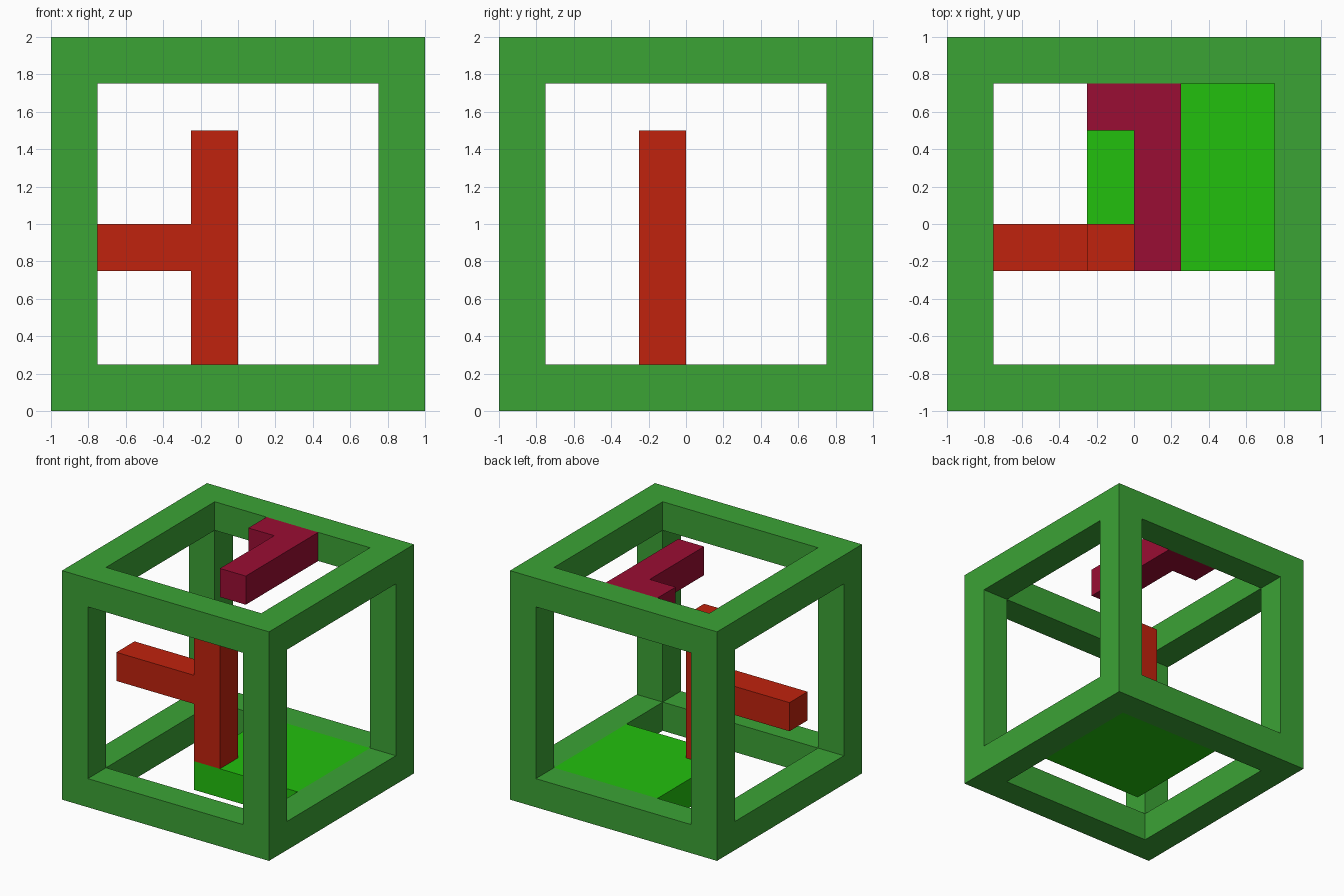
import bpy
import bmesh
from mathutils import Vector

default = bpy.data.objects.get("Cube")
if default:
    bpy.data.objects.remove(default, do_unlink=True)

T = 0.25  # bar thickness shared by every part


def material(name, rgb):
    """Flat material from 0-255 sRGB values."""
    lin = [(c / 255 / 12.92) if c / 255 <= 0.04045 else ((c / 255 + 0.055) / 1.055) ** 2.4 for c in rgb]
    mat = bpy.data.materials.new(name)
    mat.use_nodes = True
    mat.diffuse_color = (*lin, 1)
    mat.node_tree.nodes["Principled BSDF"].inputs["Base Color"].default_value = (*lin, 1)
    return mat


def add_object(name, bm, mat):
    bmesh.ops.recalc_face_normals(bm, faces=bm.faces)
    mesh = bpy.data.meshes.new(name)
    bm.to_mesh(mesh)
    bm.free()
    mesh.materials.append(mat)
    obj = bpy.data.objects.new(name, mesh)
    bpy.context.collection.objects.link(obj)
    return obj


def extruded(name, outline, direction, mat):
    """Solid made by sweeping a flat outline along a direction."""
    bm = bmesh.new()
    face = bm.faces.new([bm.verts.new(p) for p in outline])
    swept = bmesh.ops.extrude_face_region(bm, geom=[face], use_keep_orig=True)["geom"]
    bmesh.ops.translate(bm, vec=direction, verts=[v for v in swept if isinstance(v, bmesh.types.BMVert)])
    return add_object(name, bm, mat)


frame_green = material("leaf green", (59, 163, 53))
bright_green = material("bright green", (34, 192, 13))
red = material("red", (192, 34, 13))
crimson = material("crimson", (154, 13, 51))

# Open cube frame: inset every side, push the insets inward, remove them and weld
bm = bmesh.new()
bmesh.ops.create_cube(bm, size=2)
sides = list(bm.faces)
bmesh.ops.inset_individual(bm, faces=sides, thickness=T, use_even_offset=True)
caps = bmesh.ops.extrude_discrete_faces(bm, faces=sides)["faces"]
for cap in caps:
    cap.normal_update()
    bmesh.ops.translate(bm, vec=cap.normal * -T, verts=cap.verts)
bmesh.ops.delete(bm, geom=caps, context='FACES')
bmesh.ops.remove_doubles(bm, verts=bm.verts, dist=0.001)
bmesh.ops.translate(bm, vec=Vector((0, 0, 1)), verts=bm.verts)
add_object("cube_frame", bm, frame_green)

# Square floor plate, tucked into the back corner of the base
plate = [(-T, -T), (0.75, -T), (0.75, 0.75), (-T, 0.75)]
extruded("floor_plate", [(x, y, 0) for x, y in plate], (0, 0, T), bright_green)

# Upright post with a side arm reaching the outer plane of the frame
post = [(-T, 0.25), (0, 0.25), (0, 1.5), (-T, 1.5), (-T, 1), (-1, 1), (-1, 0.75), (-T, 0.75)]
extruded("post_with_arm", [(x, -T, z) for x, z in post], (0, T, 0), red)

# L-shaped bar, level with the top of the frame
hook = [(0, -T), (T, -T), (T, 0.75), (-T, 0.75), (-T, 0.5), (0, 0.5)]
extruded("top_hook", [(x, y, 2 - T) for x, y in hook], (0, 0, T), crimson)
